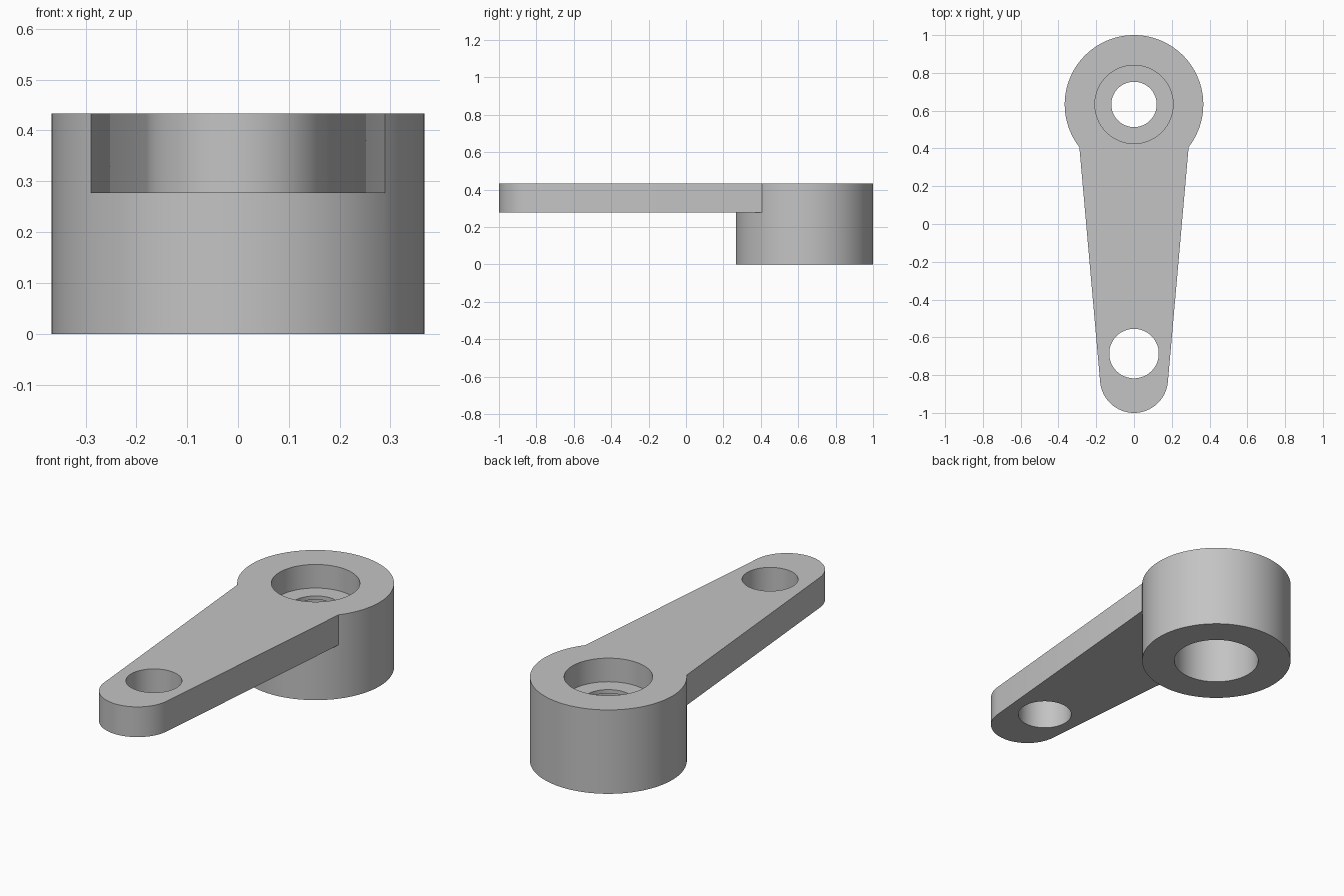
import bpy
import bmesh
from math import cos, sin, pi, radians

default = bpy.data.objects.get("Cube")
if default:
    bpy.data.objects.remove(default, do_unlink=True)

HUB_Y, HUB_R = 0.633, 0.367
TOP, ARM_BOTTOM = 0.433, 0.277
TIP_Y, TIP_R = -0.82, 0.18

grey = bpy.data.materials.new("plain grey")
grey.use_nodes = True
colour = (0.55, 0.55, 0.55, 1)
grey.diffuse_color = colour
grey.node_tree.nodes["Principled BSDF"].inputs["Base Color"].default_value = colour


def circle(y, r, n=96):
    return [(r * cos(2 * pi * i / n), y + r * sin(2 * pi * i / n)) for i in range(n)]


def prism(name, outline, z0, z1):
    """Extrude a counter-clockwise outline between two heights."""
    bm = bmesh.new()
    low = [bm.verts.new((x, y, z0)) for x, y in outline]
    high = [bm.verts.new((x, y, z1)) for x, y in outline]
    bm.faces.new(low[::-1])
    bm.faces.new(high)
    n = len(outline)
    for i in range(n):
        j = (i + 1) % n
        bm.faces.new((low[i], low[j], high[j], high[i]))
    mesh = bpy.data.meshes.new(name)
    bm.to_mesh(mesh)
    bm.free()
    mesh.materials.append(grey)
    obj = bpy.data.objects.new(name, mesh)
    bpy.context.collection.objects.link(obj)
    return obj


def combine(target, other, operation):
    """Apply a boolean and remove the helper."""
    other.hide_render = True
    mod = target.modifiers.new(operation, "BOOLEAN")
    mod.operation, mod.solver, mod.object = operation, "EXACT", other
    bpy.context.view_layer.objects.active = target
    bpy.ops.object.modifier_apply(modifier=mod.name)
    bpy.data.objects.remove(other, do_unlink=True)


# Round hub
lever = prism("lever_arm", circle(HUB_Y, HUB_R), 0, TOP)

# Tapered arm with rounded tip, running into the hub
start, steps = radians(185.3), 40
sweep = radians(354.7) - start
tip = [(TIP_R * cos(start + sweep * i / steps), TIP_Y + TIP_R * sin(start + sweep * i / steps))
       for i in range(steps + 1)]
arm = prism("arm", tip + [(0.289, 0.405), (0.27, 0.5), (-0.27, 0.5), (-0.289, 0.405)],
            ARM_BOTTOM, TOP)
combine(lever, arm, "UNION")

# Bores: upper recess, through hole, lower recess, tip hole
for name, y, r, z0, z1 in (
    ("upper_recess", HUB_Y, 0.207, 0.311, 0.6),
    ("through_hole", HUB_Y, 0.12, -0.1, 0.6),
    ("lower_recess", HUB_Y, 0.207, -0.1, 0.291),
    ("tip_hole", -0.686, 0.131, 0.1, 0.6),
):
    combine(lever, prism(name, circle(y, r), z0, z1), "DIFFERENCE")

# Smooth curved walls, sharp rims
bpy.ops.object.select_all(action="DESELECT")
lever.select_set(True)
bpy.context.view_layer.objects.active = lever
bpy.ops.object.shade_smooth_by_angle(angle=radians(30))
